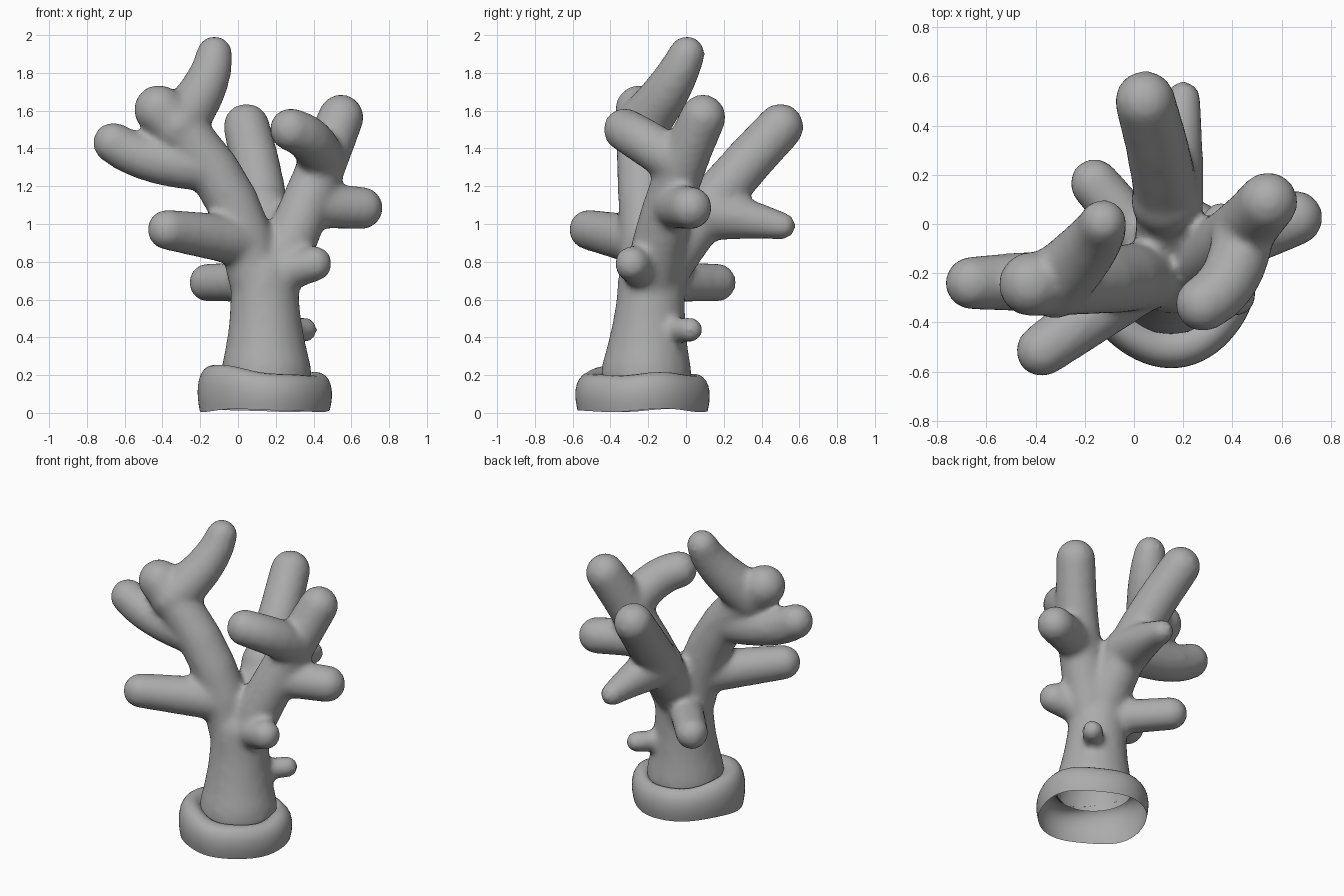
import bpy, bmesh, math
from mathutils import Matrix, Vector

if "Cube" in bpy.data.objects:
    bpy.data.objects.remove(bpy.data.objects["Cube"])

skin = bmesh.new()


def add_link(a, ra, b, rb):
    """Rounded tapered link: convex hull of two spheres."""
    part = bmesh.new()
    for p, r in ((a, ra), (b, rb)):
        bmesh.ops.create_uvsphere(part, u_segments=20, v_segments=12, radius=r + .004,
                                  matrix=Matrix.Translation(p))
    bmesh.ops.delete(part, geom=part.edges[:], context='EDGES_FACES')
    bmesh.ops.convex_hull(part, input=part.verts[:])
    loose = [v for v in part.verts if not v.link_faces]
    bmesh.ops.delete(part, geom=loose, context='VERTS')
    bmesh.ops.recalc_face_normals(part, faces=part.faces[:])
    tmp = bpy.data.meshes.new("link")
    part.to_mesh(tmp)
    part.free()
    skin.from_mesh(tmp)
    bpy.data.meshes.remove(tmp)


def limb(start, tip, r0, r1, mid=None, flare=1):
    """Tapered limb from start to tip, bent through mid; returns its centre curve."""
    a, b = Vector(start), Vector(tip)
    half = (a + b) / 2
    ctrl = 2 * Vector(mid) - half if mid else half

    def curve(t):
        return a * (1 - t) ** 2 + ctrl * 2 * t * (1 - t) + b * t * t

    def radius(t):
        return r1 + (r0 - r1) * (1 - t) ** flare

    steps = 5
    for i in range(steps):
        s, e = i / steps, (i + 1) / steps
        add_link(curve(s), radius(s), curve(e), radius(e))
    return curve


def make_object(name, bm):
    mesh = bpy.data.meshes.new(name)
    bm.to_mesh(mesh)
    bm.free()
    ob = bpy.data.objects.new(name, mesh)
    bpy.context.collection.objects.link(ob)
    return ob


# Trunk, with its low stubs
trunk = limb((.15, -.21, .2), (.14, -.18, .72), .238, .175, flare=2)
fork = trunk(1)
limb(trunk(.45), (.355, .025, .44), .06, .062)
limb(trunk(.95), (-.16, .165, .69), .105, .098)
limb(trunk(1), (.405, -.285, .79), .11, .09)

# Left branch and its offshoots
left = limb(fork + Vector((-.05, -.02, 0)), (-.42, -.245, 1.605), .14, .128, mid=(-.075, -.225, 1.2))
limb(left(.88), (-.125, .005, 1.9), .14, .092, mid=(-.18, -.09, 1.72))
limb(left(.62), (-.66, -.24, 1.43), .13, .105, mid=(-.45, -.235, 1.34))
limb(left(.18), (-.375, -.515, .97), .13, .103, mid=(-.18, -.375, .94))

# Back branch and its offshoot
back = limb(fork + Vector((0, .03, 0)), (.045, .5, 1.515), .14, .12, mid=(.13, .13, 1.1))
limb(back(.45), (.2, .51, .99), .145, .068, mid=(.17, .3, 1.03))

# Right branch and its offshoots
right = limb(fork + Vector((.06, 0, 0)), (.545, .09, 1.565), .14, .118, mid=(.375, -.08, 1.14))
limb(right(.7), (.28, -.325, 1.5), .125, .11, mid=(.395, -.21, 1.43))
limb(right(.45), (.655, .025, 1.085), .115, .11)

# Fuse everything into one smooth skin
tree = make_object("trunk_and_branches", skin)
bpy.context.view_layer.objects.active = tree
tree.select_set(True)
fuse = tree.modifiers.new("fuse", 'REMESH')
fuse.mode = 'VOXEL'
fuse.voxel_size = .02
soft = tree.modifiers.new("soft", 'SMOOTH')
soft.factor = .5
soft.iterations = 10
for name in ("fuse", "soft"):
    bpy.ops.object.modifier_apply(modifier=name)

# Open the trunk's lower end inside the collar
bm = bmesh.new()
bm.from_mesh(tree.data)
bmesh.ops.bisect_plane(bm, geom=bm.verts[:] + bm.edges[:] + bm.faces[:],
                       plane_co=(0, 0, .18), plane_no=(0, 0, 1), clear_inner=True)
bm.to_mesh(tree.data)
bm.free()

# Base collar: uneven rolled rim, open below
PROFILE = [(.342, .012), (.353, .06), (.355, .12), (.338, .175), (.3, .207), (.26, .207), (.228, .18)]
N = 32
bm = bmesh.new()
rings = []
for i, (r, z) in enumerate(PROFILE):
    ring = []
    for k in range(N):
        t = 2 * math.pi * k / N
        hump = .06 * max(0, math.cos(t - 3.5)) ** 3 * min(1, z / .2)
        wave = .008 * math.sin(3 * t + .6) + .004 * math.sin(5 * t)
        rr = r + (.006 * math.sin(4 * t + 1) if i < 5 else 0)
        y = -.23 + rr * math.sin(t) + (.015 if i > 4 else 0)
        ring.append(bm.verts.new((.142 + rr * math.cos(t), y, max(0, z + hump + wave))))
    rings.append(ring)
for lo, hi in zip(rings, rings[1:]):
    for k in range(N):
        j = (k + 1) % N
        bm.faces.new((lo[k], lo[j], hi[j], hi[k]))
collar = make_object("base_collar", bm)
sub = collar.modifiers.new("round", 'SUBSURF')
sub.levels = sub.render_levels = 1

# Dark grey surface
grey = bpy.data.materials.new("dark_grey")
grey.diffuse_color = (.41, .41, .41, 1)
grey.use_nodes = True
grey.node_tree.nodes["Principled BSDF"].inputs["Base Color"].default_value = grey.diffuse_color
for ob in (tree, collar):
    ob.data.materials.clear()
    ob.data.materials.append(grey)
    ob.data.shade_smooth()
